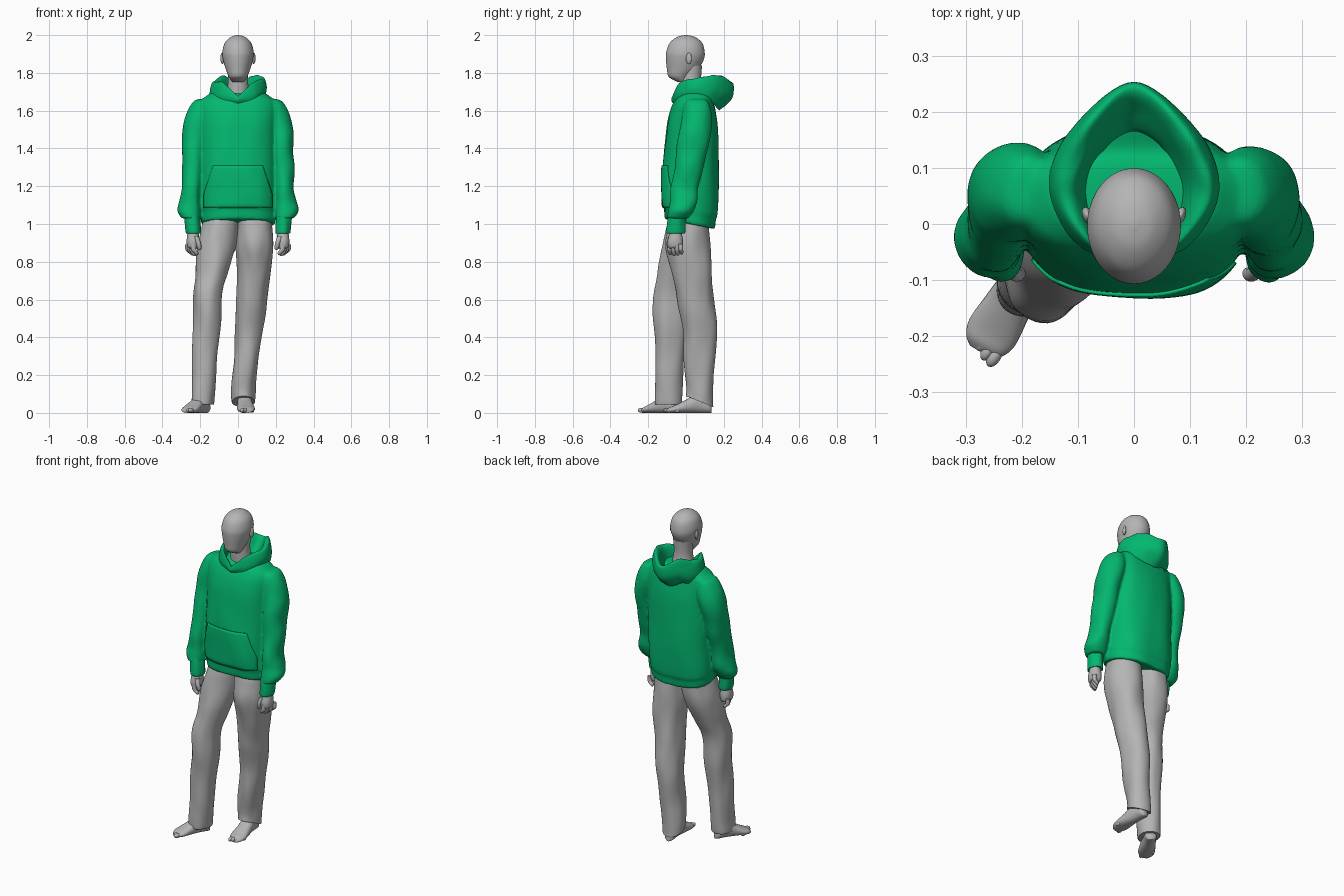
import bpy, bmesh, math
from mathutils import Matrix, Vector, noise
from mathutils.bvhtree import BVHTree

if "Cube" in bpy.data.objects:
    bpy.data.objects.remove(bpy.data.objects["Cube"])


def material(name, rgb):
    m = bpy.data.materials.new(name)
    m.use_nodes = True
    m.diffuse_color = (*rgb, 1)
    m.node_tree.nodes["Principled BSDF"].inputs["Base Color"].default_value = (*rgb, 1)
    return m


GREEN = material("green fleece", (0.001, 0.47, 0.16))
GREY = material("plain grey", (0.46, 0.46, 0.46))


def finish(name, bm, mat, angle=50):
    bmesh.ops.recalc_face_normals(bm, faces=bm.faces)
    mesh = bpy.data.meshes.new(name)
    bm.to_mesh(mesh)
    bm.free()
    mesh.materials.append(mat)
    ob = bpy.data.objects.new(name, mesh)
    bpy.context.collection.objects.link(ob)
    bpy.ops.object.select_all(action="DESELECT")
    ob.select_set(True)
    bpy.context.view_layer.objects.active = ob
    bpy.ops.object.shade_smooth_by_angle(angle=math.radians(angle))
    return ob


def spline(rows, steps, after=None):
    """Smooth curve through rows of numbers."""
    rows = [rows[0], *rows, after or rows[-1]]
    out = []
    for a, b, c, d in zip(rows, rows[1:], rows[2:], rows[3:]):
        for k in range(steps):
            t = k / steps
            out.append([0.5 * (2 * q + (r - p) * t + (2 * p - 5 * q + 4 * r - s) * t * t
                               + (3 * q - p - 3 * r + s) * t ** 3)
                        for p, q, r, s in zip(a, b, c, d)])
    out.append(list(rows[-2]))
    return out


def skin(bm, loops, ring=False):
    """Join loops of points with quads; cap the ends or close into a ring."""
    grid = [[bm.verts.new(p) for p in loop] for loop in loops]
    pairs = list(zip(grid, grid[1:]))
    if ring:
        pairs.append((grid[-1], grid[0]))
    else:
        bm.faces.new(grid[0])
        bm.faces.new(grid[-1])
    for a, b in pairs:
        for i in range(len(a)):
            j = (i + 1) % len(a)
            bm.faces.new((a[i], a[j], b[j], b[i]))


def loft(name, rings, mat, n=40, steps=6, power=2.2, fold=0, freq=(14, 14, 5),
         tilt=None, place=Matrix()):
    """Rings are (height, centre x, centre y, half width, half depth)."""
    bm = bmesh.new()
    loops = []
    for z, cx, cy, rx, ry in spline(rings, steps):
        loop = []
        for i in range(n):
            a = math.tau * i / n
            c, s = math.cos(a), math.sin(a)
            x = rx * math.copysign(abs(c) ** (2 / power), c)
            y = ry * math.copysign(abs(s) ** (2 / power), s)
            p = Vector((cx + x, cy + y, z))
            if fold:
                k = fold * noise.noise(Vector(u * v for u, v in zip(p, freq)))
                p += Vector((x, y, 0)).normalized() * k
            if tilt:
                p.z += tilt(z) * y
            loop.append(place @ p)
        loops.append(loop)
    skin(bm, loops)
    return finish(name, bm, mat)


def blob(name, centre, size, mat, turn=0):
    bm = bmesh.new()
    m = Matrix.Translation(centre) @ Matrix.Rotation(turn, 4, "Z") @ Matrix.Diagonal((*size, 1))
    bmesh.ops.create_uvsphere(bm, u_segments=20, v_segments=12, radius=1, matrix=m)
    return finish(name, bm, mat)


# Head, neck and ears
loft("head", [(2.0, 0, 0, .006, .008), (1.99, 0, 0, .038, .047), (1.96, 0, 0, .069, .085),
              (1.91, 0, -.003, .083, .102), (1.87, 0, -.006, .079, .1), (1.82, 0, -.018, .065, .083),
              (1.785, 0, -.033, .052, .062), (1.768, 0, -.03, .042, .047), (1.752, 0, -.015, .03, .03)],
     GREY, power=2)
loft("neck", [(1.62, 0, .04, .07, .065), (1.7, 0, .03, .06, .058), (1.76, 0, .025, .053, .055),
              (1.84, 0, .03, .055, .055)], GREY, power=2)
for side, s in (("left", 1), ("right", -1)):
    blob(side + "_ear", (s * .083, .015, 1.877), (.009, .016, .03), GREY, s * -.35)

# Sweatshirt body with ribbed hem
torso = loft("sweatshirt", [
    (1.0, 0, .02, .18, .122), (1.005, 0, .02, .194, .132), (1.055, 0, .02, .198, .138),
    (1.07, 0, .02, .202, .145), (1.15, 0, .021, .204, .149), (1.3, 0, .025, .2, .148),
    (1.5, 0, .033, .204, .134), (1.6, 0, .038, .205, .118), (1.65, 0, .043, .195, .104),
    (1.678, 0, .047, .165, .09), (1.695, 0, .05, .135, .072), (1.702, 0, .05, .07, .05)],
    GREEN, n=72, power=2.5, fold=.009, freq=(9, 9, 4),
    tilt=lambda z: -.2 * max(0, min(1, (1.3 - z) / .25)))

# Front pocket laid over the body
tree = BVHTree.FromPolygons([v.co for v in torso.data.vertices],
                            [p.vertices for p in torso.data.polygons])
bm = bmesh.new()
grid = []
for j in range(17):
    z = 1.085 + .225 * j / 16
    half = .18 if z < 1.16 else .18 - .05 * (z - 1.16) / .15
    row = []
    for i in range(33):
        x = half * (i / 16 - 1)
        hit = tree.ray_cast(Vector((x, -1, z)), Vector((0, 1, 0)))[0]
        row.append(bm.verts.new((x, hit.y - .003, z)))
    grid.append(row)
for a, b in zip(grid, grid[1:]):
    for i in range(32):
        bm.faces.new((a[i], a[i + 1], b[i + 1], b[i]))
pocket = finish("front_pocket", bm, GREEN)
solid = pocket.modifiers.new("thickness", "SOLIDIFY")
solid.thickness = .007
solid.offset = 0

# Hood lying open behind the neck: half loops, mirrored, sagging on the right
half_loops = [
    [(0, -.066, 1.635), (.09, -.04, 1.66), (.145, .05, 1.675), (.11, .14, 1.64), (0, .175, 1.6)],
    [(0, -.078, 1.655), (.1, -.037, 1.695), (.152, .06, 1.72), (.115, .165, 1.7), (0, .245, 1.67)],
    [(0, -.072, 1.675), (.085, -.034, 1.745), (.138, .06, 1.775), (.095, .17, 1.785), (0, .25, 1.74)],
    [(0, -.06, 1.67), (.072, -.026, 1.735), (.108, .06, 1.76), (.073, .15, 1.765), (0, .225, 1.735)],
    [(0, -.04, 1.63), (.055, -.02, 1.66), (.08, .06, 1.68), (.055, .13, 1.68), (0, .165, 1.67)]]
flat_loops = []
for pts in half_loops:
    x, y, z = pts[-2]
    half = spline(pts, 9, after=(-x, y, z))
    full = half + [(-x, y, z) for x, y, z in half[-2:0:-1]]
    flat_loops.append([v for p in full for v in p])
bm = bmesh.new()
loops = []
for row in spline(flat_loops, 6):
    pts = [Vector(row[i:i + 3]) for i in range(0, len(row), 3)]
    for p in pts:
        p.z += .012 * noise.noise(p * 16) * min(1, max(0, p.y + .05) * 8)
        p.z += .6 * min(0, p.x + .085)
    loops.append(pts)
skin(bm, loops, ring=True)
finish("hood", bm, GREEN)

# Sleeves, cuffs and hands
sleeves = []
for side, s in (("left", 1), ("right", -1)):
    arm = [(1.662, .183, .06, .02, .035), (1.645, .19, .06, .045, .06), (1.58, .208, .058, .064, .08),
           (1.48, .228, .05, .065, .086), (1.35, .237, .025, .059, .08), (1.2, .245, -.005, .052, .072),
           (1.12, .253, -.014, .056, .072), (1.07, .255, -.028, .06, .066), (1.03, .246, -.043, .048, .054)]
    sleeves.append(loft(side + "_sleeve", [(z, s * x, y, rx, ry) for z, x, y, rx, ry in arm], GREEN,
                        n=48, power=2.15, fold=.01, freq=(12, 12, 8)))
    loft(side + "_cuff", [(1.06, s * .246, -.045, .042, .047), (1.02, s * .242, -.05, .041, .048),
                          (.955, s * .237, -.053, .04, .05), (.952, s * .237, -.053, .03, .036)],
         GREEN, power=2, fold=.004, freq=(30, 30, 8))
    loft(side + "_palm", [(1.0, s * .237, -.055, .026, .028), (.95, s * .238, -.055, .03, .033),
                          (.91, s * .238, -.057, .034, .041), (.88, s * .238, -.057, .03, .039),
                          (.868, s * .237, -.057, .016, .03)], GREY, n=24)
    for k in range(4):
        x, y = .227 + .01 * k, -.087 + .02 * k
        tip = .828 + .006 * abs(k - 1.3)
        loft(f"{side}_finger_{k + 1}", [
            (.895, s * (x + .008), y, .014, .012), (.865, s * (x + .008), y, .014, .012),
            (tip + .012, s * (x - .004), y + .003, .013, .011), (tip, s * (x - .01), y + .004, .005, .005)],
            GREY, n=14, steps=4, power=2)
    loft(side + "_thumb", [(.935, s * .222, -.08, .014, .014), (.9, s * .21, -.09, .013, .013),
                           (.872, s * .204, -.088, .011, .011), (.862, s * .204, -.087, .004, .004)],
         GREY, n=14, steps=4, power=2)

# Blend the sleeves into the body as one garment
bpy.ops.object.select_all(action="DESELECT")
for ob in [torso, *sleeves]:
    ob.select_set(True)
bpy.context.view_layer.objects.active = torso
bpy.ops.object.join()
blend = torso.modifiers.new("blend", "REMESH")
blend.mode = "VOXEL"
blend.voxel_size = .008
blend.use_smooth_shade = True
soften = torso.modifiers.new("soften", "SMOOTH")
soften.factor = .5
soften.iterations = 5

# Trouser legs: the right one steps forward, the left hem dips at the heel
legs = {
    "right": [(1.04, -.085, .015, .088, .1), (.98, -.094, .008, .096, .11), (.88, -.111, -.008, .1, .116),
              (.75, -.137, -.04, .083, .108), (.62, -.161, -.076, .075, .096), (.4, -.17, -.082, .069, .083),
              (.2, -.18, -.088, .062, .076), (.06, -.187, -.092, .061, .073), (.045, -.187, -.092, .056, .068)],
    "left": [(1.04, .085, .015, .088, .1), (.98, .09, .012, .094, .107), (.88, .089, .01, .099, .116),
             (.75, .085, .03, .088, .108), (.6, .072, .05, .079, .098), (.42, .055, .074, .069, .09),
             (.2, .034, .069, .063, .077), (.1, .03, .072, .062, .071), (.06, .03, .073, .06, .072)]}
dip = {"right": None, "left": lambda z: -.4 * max(0, min(1, (.2 - z) / .13))}
for side, rings in legs.items():
    loft(side + "_trouser_leg", rings, GREY, n=48, power=2.15, fold=.011, freq=(13, 13, 5),
         tilt=dip[side])

# Bare feet: lofted from heel to toe, then laid along the ground
shape = [(0, .012, .03), (.015, .03, .06), (.07, .037, .105), (.13, .043, .07),
         (.185, .047, .042), (.215, .038, .03), (.23, .022, .016)]
for side, heel, toe, s in (("right", (-.165, -.045), (-.278, -.236), -1),
                           ("left", (.028, .135), (.047, -.112), 1)):
    base = Vector((*heel, 0))
    ahead = Vector((*toe, 0)) - base
    length = ahead.length
    ahead.normalize()
    across = Vector((-ahead.y, ahead.x, 0))
    place = Matrix((across, (0, 0, 1), ahead)).transposed().to_4x4()
    place.translation = base
    grow = length / .24
    loft(side + "_foot", [(t * grow, 0, h / 2, w, h / 2) for t, w, h in shape], GREY,
         n=28, place=place)
    for k in range(5):
        spot = base + across * s * (.015 * k - .025) + ahead * (length - .015 - .003 * k * k)
        big = .015 - .001 * k
        blob(f"{side}_toe_{k + 1}", (spot.x, spot.y, .014), (big * .8, big * 1.4, .013), GREY,
             math.atan2(ahead.y, ahead.x) - math.pi / 2)
